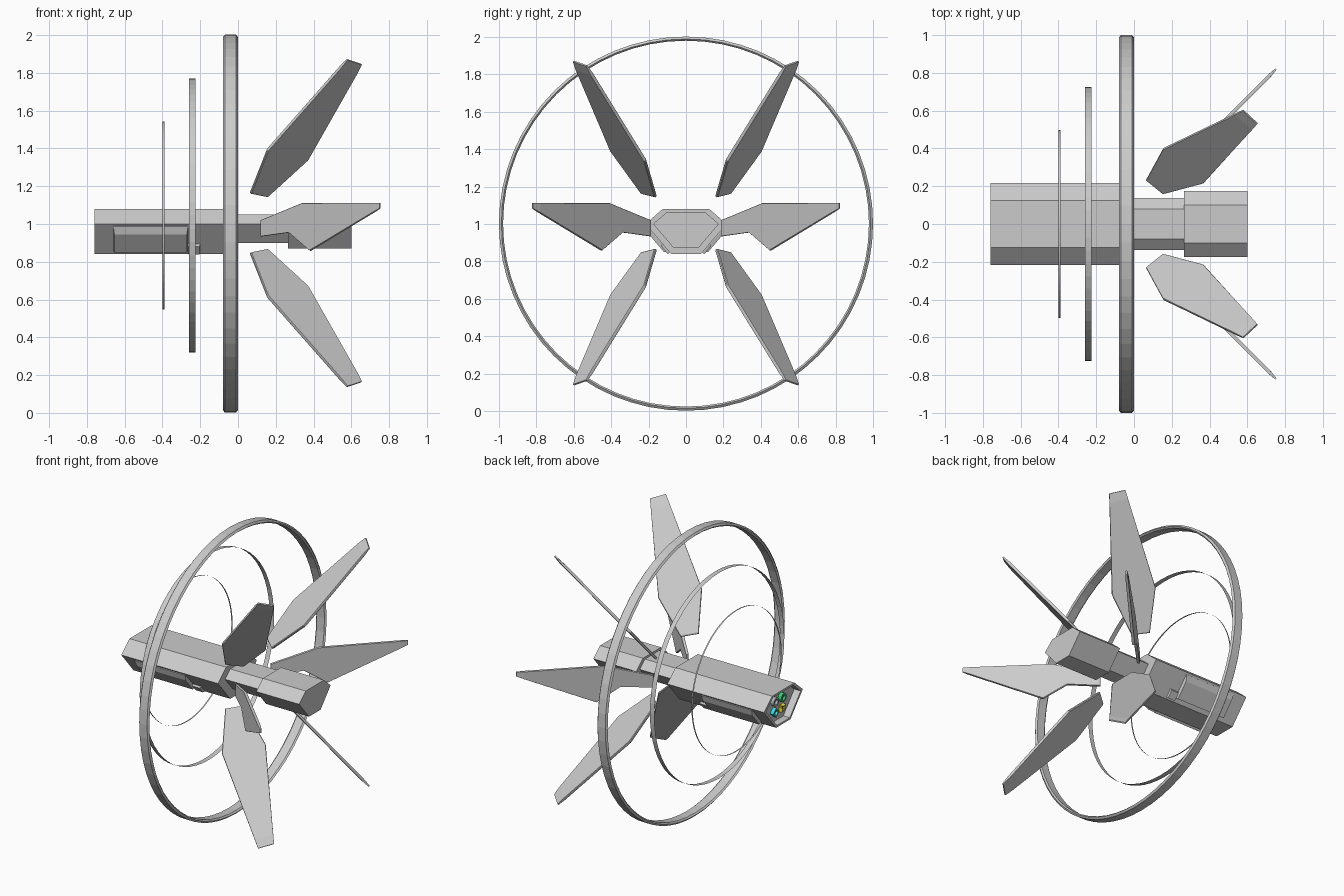
import bpy, bmesh
from math import cos, sin, tau
from mathutils import Vector, Matrix

if "Cube" in bpy.data.objects:
    bpy.data.objects.remove(bpy.data.objects["Cube"])


def make(name, verts, faces, color=None):
    me = bpy.data.meshes.new(name)
    me.from_pydata([tuple(v) for v in verts], [], faces)
    bm = bmesh.new()
    bm.from_mesh(me)
    bmesh.ops.recalc_face_normals(bm, faces=bm.faces)
    bm.to_mesh(me)
    bm.free()
    ob = bpy.data.objects.new(name, me)
    bpy.context.collection.objects.link(ob)
    if color:
        mat = bpy.data.materials.new(name + "_paint")
        mat.diffuse_color = (*color, 1)
        mat.use_nodes = True
        mat.node_tree.nodes["Principled BSDF"].inputs["Base Color"].default_value = mat.diffuse_color
        me.materials.append(mat)
    return ob


def loft(name, loops, cap=True, closed=False, color=None):
    """Skin a list of equally long closed loops."""
    n = len(loops[0])
    verts = [v for lp in loops for v in lp]
    faces = []
    for a in range(len(loops) if closed else len(loops) - 1):
        b = (a + 1) % len(loops)
        faces += [(a * n + i, a * n + (i + 1) % n, b * n + (i + 1) % n, b * n + i)
                  for i in range(n)]
    if cap and not closed:
        faces += [tuple(range(n)), tuple(range((len(loops) - 1) * n, len(loops) * n))]
    return make(name, verts, faces, color)


# Hexagonal body section, relative to z = 1
HEX = [(0.125, 0.08), (0.217, 0), (0.08, -0.16), (-0.08, -0.16), (-0.217, 0), (-0.125, 0.08)]


def section(x, s):
    mid = -0.04 if s > 0.85 else 0      # rim and hull shrink about the hull centre
    return [Vector((x, y * s, 1 + mid + (z - mid) * s)) for y, z in HEX]


# Fuselage: hull with recessed tail, narrow neck, nose block
loft("hull", [section(-0.005, 1), section(-0.76, 1), section(-0.76, 0.89), section(-0.71, 0.89)])
loft("neck", [section(-0.005, 0.635), section(0.265, 0.635)])
loft("nose", [section(0.265, 0.81), section(0.6, 0.81)])


# Hoops: one solid outer ring and two thin bands
def circle(x, r, zc, n=64):
    return [Vector((x, r * cos(tau * i / n), zc + r * sin(tau * i / n))) for i in range(n)]


profile = [(-0.08, 0.987), (-0.07, 1), (-0.01, 1), (0, 0.987), (-0.01, 0.978), (-0.07, 0.978)]
loft("outer_ring", [circle(x, r, 1.002) for x, r in profile], closed=True)
loft("middle_ring", [circle(-0.26, 0.725, 1.045), circle(-0.226, 0.725, 1.045)], cap=False)
loft("inner_ring", [circle(-0.4, 0.497, 1.045), circle(-0.39, 0.497, 1.045)], cap=False)


# Fins: flat plates, thinned along the edge and tip (first two points are the tip)
def fin(name, pts, sy, sz, t=0.009):
    pts = [Vector(p) for p in pts]
    n = len(pts)
    c = sum(pts, Vector()) / n
    nor = sum((pts[i].cross(pts[(i + 1) % n]) for i in range(n)), Vector()).normalized()
    pts = [p - nor * (p - c).dot(nor) for p in pts]
    face = [p.lerp(c, 0.02) for p in pts]
    face[0] = pts[0].lerp(pts[-1], 0.09)
    face[1] = pts[1].lerp(pts[2], 0.09)
    loops = [[p + nor * t for p in face], [p + nor * t * 0.5 for p in pts],
             [p - nor * t * 0.5 for p in pts], [p - nor * t for p in face]]
    loft(name, [[Vector((p.x, p.y * sy, 1.005 + (p.z - 1.005) * sz)) for p in lp]
                for lp in loops])


DIAG = [(0.577, 0.60, 1.872), (0.654, 0.532, 1.845), (0.368, 0.217, 1.34),
        (0.156, 0.162, 1.144), (0.063, 0.232, 1.166), (0.156, 0.402, 1.39)]
SIDE = [(y - 0.068, y, z) for y, z in [(0.82, 1.112), (0.82, 1.083), (0.452, 0.858),
        (0.34, 0.955), (0.19, 0.934), (0.19, 1.02), (0.41, 1.111)]]
for sy, side in ((1, "back"), (-1, "front")):
    fin(side + "_upper_fin", DIAG, sy, 1)
    fin(side + "_lower_fin", DIAG, sy, -1)
    fin(side + "_side_fin", SIDE, sy, 1)


# Raised panels on the lower sloping sides: s runs down the slope, h outwards
def panel(name, x0, x1, s0, s1, inset, inset_top, h, sy):
    def at(x, s, d):
        return Vector((x, sy * (0.217 - 0.65 * s + 0.76 * d), 1 - 0.76 * s - 0.65 * d))

    def rect(i, it, d):
        return [at(x0 + i, s0 + it, d), at(x1 - i, s0 + it, d),
                at(x1 - i, s1, d), at(x0 + i, s1, d)]
    loft(name, [rect(0, 0, -0.01), rect(0, 0, 0.004), rect(inset, inset_top, h)])


for sy, side in ((1, "back"), (-1, "front")):
    panel(side + "_bay_panel", -0.66, -0.265, 0.015, 0.18, 0.006, 0.04, 0.022, sy)
    panel(side + "_small_panel", -0.265, -0.2, 0.14, 0.2, 0.004, 0.004, 0.014, sy)


# Tail sockets inside the recess
def prism(name, n, y, z, r, color, inner=1.0):
    def ring(x, k):
        return [Vector((x, y + k * (r if i % 2 else r * inner) * cos(tau * i / n),
                        z + k * (r if i % 2 else r * inner) * sin(tau * i / n)))
                for i in range(n)]
    loft(name, [ring(-0.705, 1), ring(-0.735, 1), ring(-0.735, 0.6), ring(-0.72, 0.5)],
         color=color)


prism("grey_socket", 12, 0.042, 1.0, 0.03, (0.45, 0.48, 0.5))
prism("green_socket", 12, -0.042, 1.0, 0.03, (0.05, 0.6, 0.2))
prism("cyan_socket", 4, 0.042, 0.925, 0.034, (0.05, 0.7, 0.75))
prism("yellow_socket", 8, -0.042, 0.925, 0.032, (0.8, 0.7, 0.05), 0.55)
